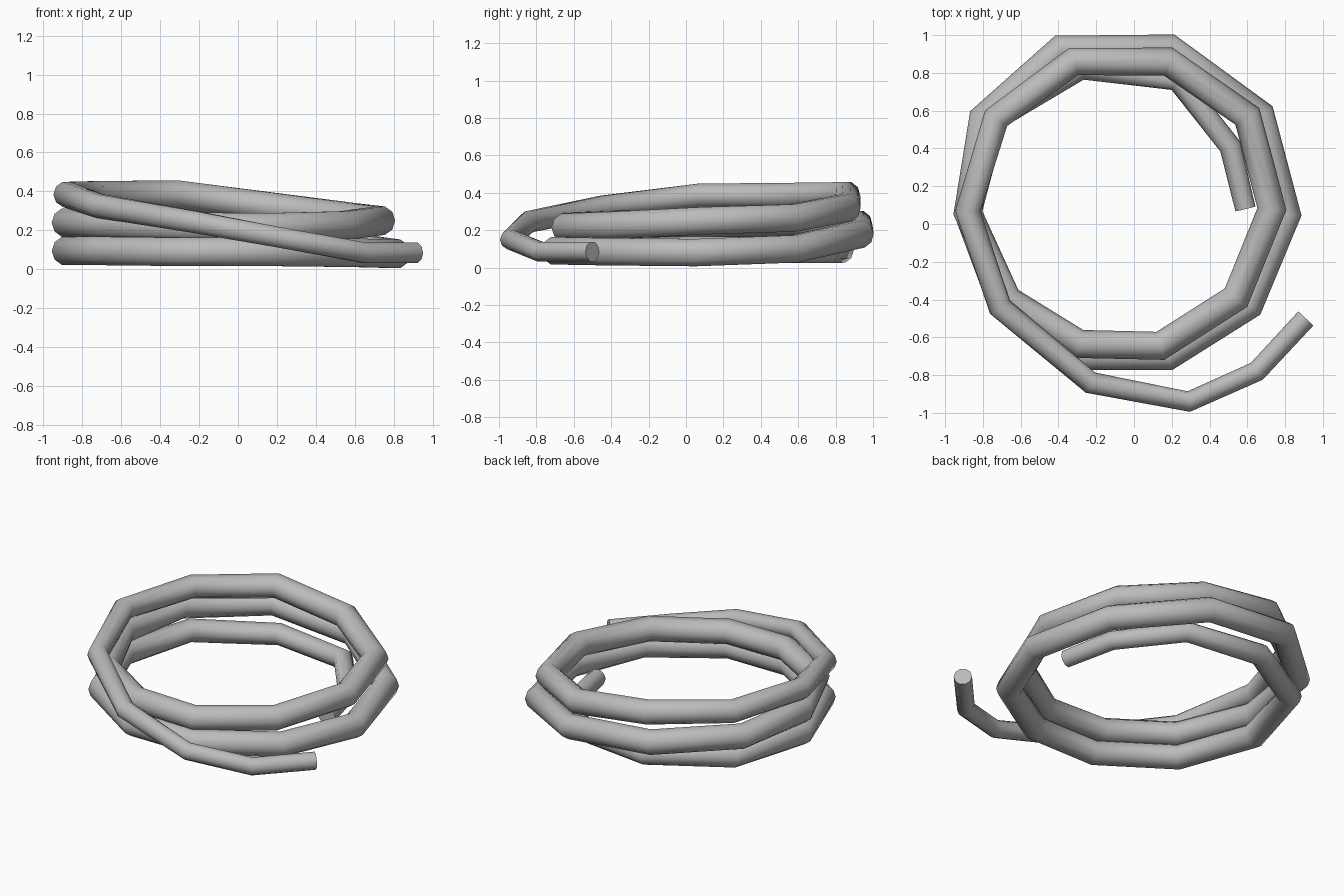
import bpy
import math

cube = bpy.data.objects.get("Cube")
if cube:
    bpy.data.objects.remove(cube, do_unlink=True)

# One plain grey for the whole hose
grey = bpy.data.materials.new("hose_grey")
grey.use_nodes = True
colour = (0.5, 0.5, 0.5, 1)
grey.diffuse_color = colour
grey.node_tree.nodes["Principled BSDF"].inputs["Base Color"].default_value = colour

# Coil path from the loose outer end down to the tucked inner end: x, y, z
path = [
    # loose end climbing over the front
    (0.91, -0.50, 0.085), (0.65, -0.78, 0.085), (0.29, -0.94, 0.15), (-0.23, -0.84, 0.245),
    # top turn
    (-0.71, -0.44, 0.325), (-0.88, 0.07, 0.385), (-0.73, 0.56, 0.385), (-0.32, 0.86, 0.385),
    (0.18, 0.86, 0.32), (0.60, 0.57, 0.265), (0.73, 0.08, 0.25), (0.54, -0.39, 0.225),
    (0.14, -0.645, 0.215), (-0.29, -0.635, 0.22),
    # middle turn
    (-0.67, -0.40, 0.23), (-0.88, 0.06, 0.24), (-0.80, 0.56, 0.24), (-0.39, 0.925, 0.23),
    (0.19, 0.93, 0.18), (0.67, 0.58, 0.10), (0.81, 0.05, 0.08), (0.61, -0.43, 0.085),
    (0.18, -0.70, 0.09), (-0.27, -0.70, 0.09),
    # bottom turn and inner end
    (-0.70, -0.42, 0.095), (-0.88, 0.06, 0.095), (-0.74, 0.56, 0.095), (-0.28, 0.83, 0.09),
    (0.23, 0.765, 0.085), (0.51, 0.41, 0.08), (0.59, 0.08, 0.07),
]

# Round tube swept along the path, slimmer towards both ends
curve = bpy.data.curves.new("coiled_hose", "CURVE")
curve.dimensions = "3D"
curve.twist_mode = "Z_UP"
curve.bevel_depth = 0.077
curve.bevel_resolution = 3
curve.use_fill_caps = True
spline = curve.splines.new("POLY")
spline.points.add(len(path) - 1)
last = len(path) - 1
for i, (point, co) in enumerate(zip(spline.points, path)):
    point.co = (*co, 1)
    point.radius = min(1, 0.71 + 0.055 * min(max(i - 2, 0), last - i))

hose = bpy.data.objects.new("coiled_hose", curve)
bpy.context.collection.objects.link(hose)
curve.materials.append(grey)

# Turn into a mesh with smooth sides and crisp end caps
bpy.ops.object.select_all(action="DESELECT")
hose.select_set(True)
bpy.context.view_layer.objects.active = hose
bpy.ops.object.convert(target="MESH")
bpy.ops.object.shade_smooth_by_angle(angle=math.radians(60))
